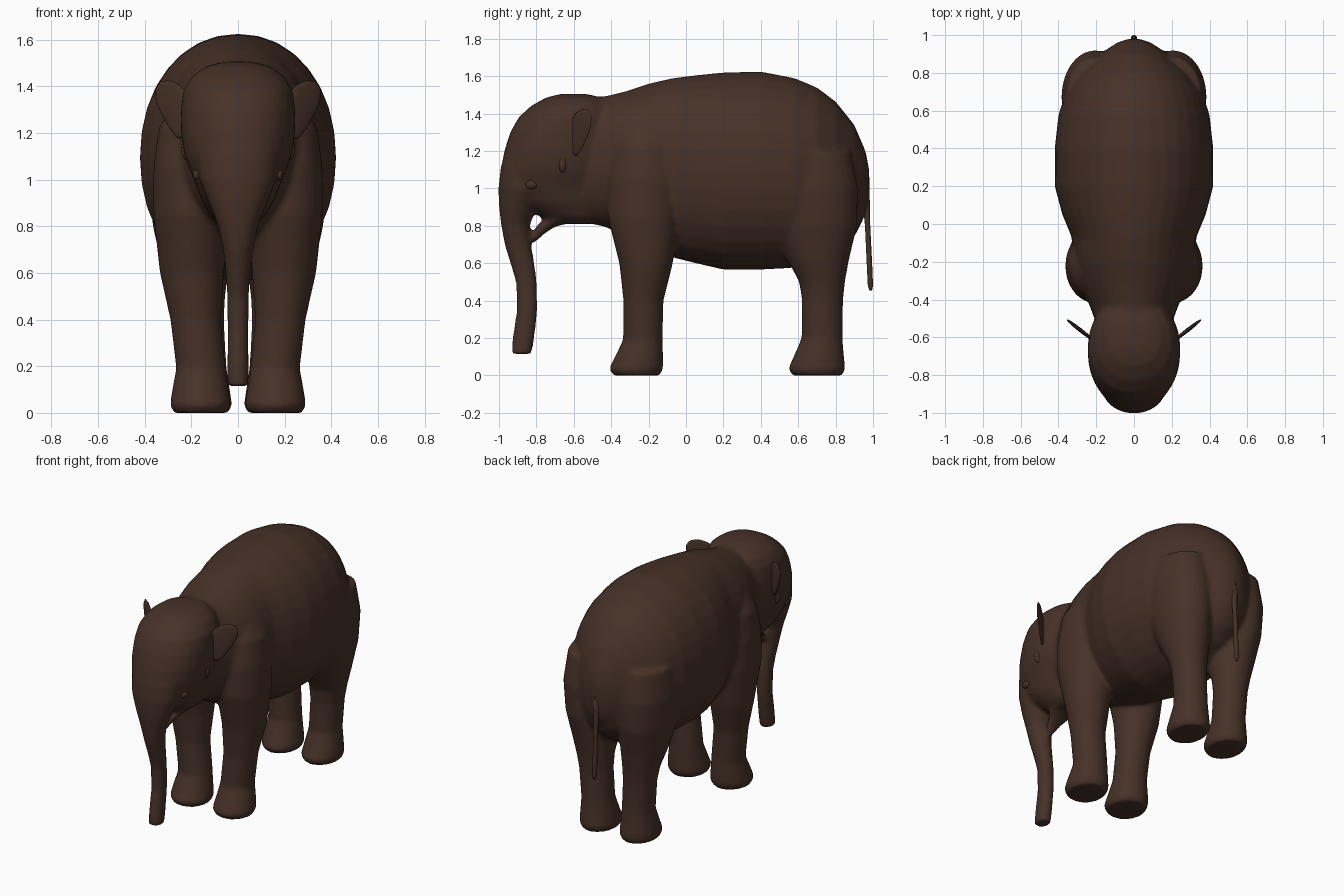
import bpy, bmesh
from math import sin, cos, pi, copysign
from mathutils import Vector

cube = bpy.data.objects.get("Cube")
if cube:
    bpy.data.objects.remove(cube)

hide = bpy.data.materials.new("dark brown hide")
hide.use_nodes = True
COLOR = (0.062, 0.031, 0.021, 1)
hide.diffuse_color = COLOR
bsdf = hide.node_tree.nodes["Principled BSDF"]
bsdf.inputs["Base Color"].default_value = COLOR
bsdf.inputs["Roughness"].default_value = 0.8


def loft(bm, sections, axis="z", power=2.0, mirror=1, n=32):
    """Skin rings: each section is (position, x0, x1, low, high) along an axis."""
    rings = []
    for t, x0, x1, lo, hi in sections:
        ring = []
        for i in range(n):
            c, s = cos(2 * pi * i / n), sin(2 * pi * i / n)
            c, s = (copysign(abs(v) ** (2 / power), v) for v in (c, s))
            x = mirror * ((x0 + x1) / 2 + c * (x1 - x0) / 2)
            w = (lo + hi) / 2 + s * (hi - lo) / 2
            ring.append(bm.verts.new((x, w, t) if axis == "z" else (x, t, w)))
        rings.append(ring)
    for a, b in zip(rings, rings[1:]):
        for i in range(n):
            bm.faces.new((a[i], a[i - 1], b[i - 1], b[i]))
    bm.faces.new(rings[0])
    bm.faces.new(rings[-1][::-1])


def centred(rows):
    return [(t, -w, w, lo, hi) for t, w, lo, hi in rows]


def finish(name, bm):
    bmesh.ops.recalc_face_normals(bm, faces=bm.faces)
    mesh = bpy.data.meshes.new(name)
    bm.to_mesh(mesh)
    bm.free()
    mesh.materials.append(hide)
    mesh.polygons.foreach_set("use_smooth", [True] * len(mesh.polygons))
    obj = bpy.data.objects.new(name, mesh)
    bpy.context.collection.objects.link(obj)
    return obj


# Torso and neck: y, half width, bottom, top
bm = bmesh.new()
loft(bm, centred([
    (.98, .03, .97, 1.1), (.96, .09, .86, 1.2), (.9, .18, .74, 1.34),
    (.8, .29, .65, 1.465), (.7, .36, .6, 1.54), (.58, .4, .575, 1.59),
    (.4, .42, .565, 1.625), (.2, .42, .565, 1.62), (.05, .38, .6, 1.605),
    (-.07, .33, .63, 1.59), (-.2, .32, .67, 1.56), (-.32, .29, .73, 1.52),
    (-.42, .24, .79, 1.495), (-.5, .21, .81, 1.485), (-.62, .17, .84, 1.46)]),
    axis="y", power=2.1)

# Head: z, half width, front, back
loft(bm, centred([
    (.81, .07, -.7, -.46), (.85, .12, -.78, -.43), (.92, .16, -.9, -.42),
    (1, .19, -.985, -.4), (1.1, .23, -.99, -.38), (1.2, .245, -.972, -.38),
    (1.3, .245, -.94, -.38), (1.38, .235, -.895, -.39), (1.44, .2, -.83, -.4),
    (1.485, .14, -.75, -.45), (1.505, .06, -.67, -.53)]), power=2.15)

# Trunk: z, half width, front, back
loft(bm, centred([
    (.115, .046, -.935, -.825), (.2, .046, -.928, -.81), (.35, .045, -.905, -.793),
    (.5, .047, -.91, -.797), (.6, .053, -.94, -.81), (.7, .065, -.97, -.828),
    (.8, .085, -.988, -.835), (.9, .125, -1, -.8), (1, .165, -1.003, -.75),
    (1.12, .17, -.99, -.75)]))

# Lower lip: y, half width, bottom, top
loft(bm, centred([
    (-.825, .02, .71, .755), (-.8, .035, .715, .8), (-.76, .055, .755, .835),
    (-.7, .09, .795, .88), (-.6, .11, .82, .95)]), axis="y")

# Legs: z, inner x, outer x, front, back
front_leg = [
    (0, .045, .275, -.39, -.14), (.035, .028, .292, -.412, -.122),
    (.1, .04, .282, -.38, -.122), (.19, .053, .265, -.337, -.125),
    (.4, .073, .29, -.335, -.12), (.6, .06, .335, -.357, -.07),
    (.85, .04, .363, -.42, -.03), (1.05, .04, .363, -.42, -.02),
    (1.22, .05, .34, -.39, -.04), (1.38, .08, .24, -.32, -.12)]
hind_leg = [
    (0, .04, .26, .57, .835), (.035, .025, .275, .545, .852),
    (.1, .035, .268, .575, .845), (.2, .05, .255, .618, .837),
    (.4, .06, .27, .62, .84), (.5, .055, .29, .605, .85),
    (.62, .04, .325, .54, .872), (.8, .03, .365, .46, .915),
    (1, .03, .385, .42, .92), (1.2, .06, .36, .45, .88)]
for side in (-1, 1):
    loft(bm, front_leg, mirror=side)
    loft(bm, hind_leg, mirror=side)

body = finish("body", bm)
fuse = body.modifiers.new("fuse", "REMESH")
fuse.mode = "VOXEL"
fuse.voxel_size = 0.013
fuse.use_smooth_shade = True
soften = body.modifiers.new("soften", "SMOOTH")
soften.factor = 0.5
soften.iterations = 9

# Tail
bm = bmesh.new()
loft(bm, centred([
    (.455, .008, .98, .995), (.48, .016, .972, 1), (.6, .015, .966, .995),
    (.8, .014, .957, .985), (.92, .02, .945, .983), (1.02, .03, .93, .98)]), n=12)
finish("tail", bm)

# Ears: cupped plates, outline given as x, z
outline = [(.22, 1.37), (.25, 1.41), (.3, 1.435), (.35, 1.43), (.372, 1.39),
           (.365, 1.33), (.335, 1.27), (.305, 1.215), (.27, 1.165), (.235, 1.16), (.215, 1.25)]
for side, word in ((1, "left"), (-1, "right")):
    bm = bmesh.new()
    rim = [bm.verts.new((side * x, -.64 + (x - .22) * .78, z)) for x, z in outline]
    face = bm.faces.new(rim)
    bmesh.ops.inset_region(bm, faces=[face], thickness=.03)
    for v in face.verts:
        v.co += Vector((-side * .008, .022, 0))
    ear = finish(word + "_ear", bm)
    thick = ear.modifiers.new("thickness", "SOLIDIFY")
    thick.thickness = .024
    thick.offset = 0
    ear.modifiers.new("round", "SUBSURF").levels = 2
    ear.modifiers["round"].render_levels = 2

    # Eye and the small fold at the ear opening
    for part, spot, size in (("eye", (.176, -.825, 1.02), (.018, .032, .024)),
                             ("ear_fold", (.222, -.66, 1.13), (.022, .022, .045))):
        bm = bmesh.new()
        bmesh.ops.create_uvsphere(bm, u_segments=20, v_segments=12, radius=1)
        for v in bm.verts:
            v.co = Vector((side * (spot[0] + v.co.x * size[0]),
                           spot[1] + v.co.y * size[1], spot[2] + v.co.z * size[2]))
        finish(word + "_" + part, bm)
